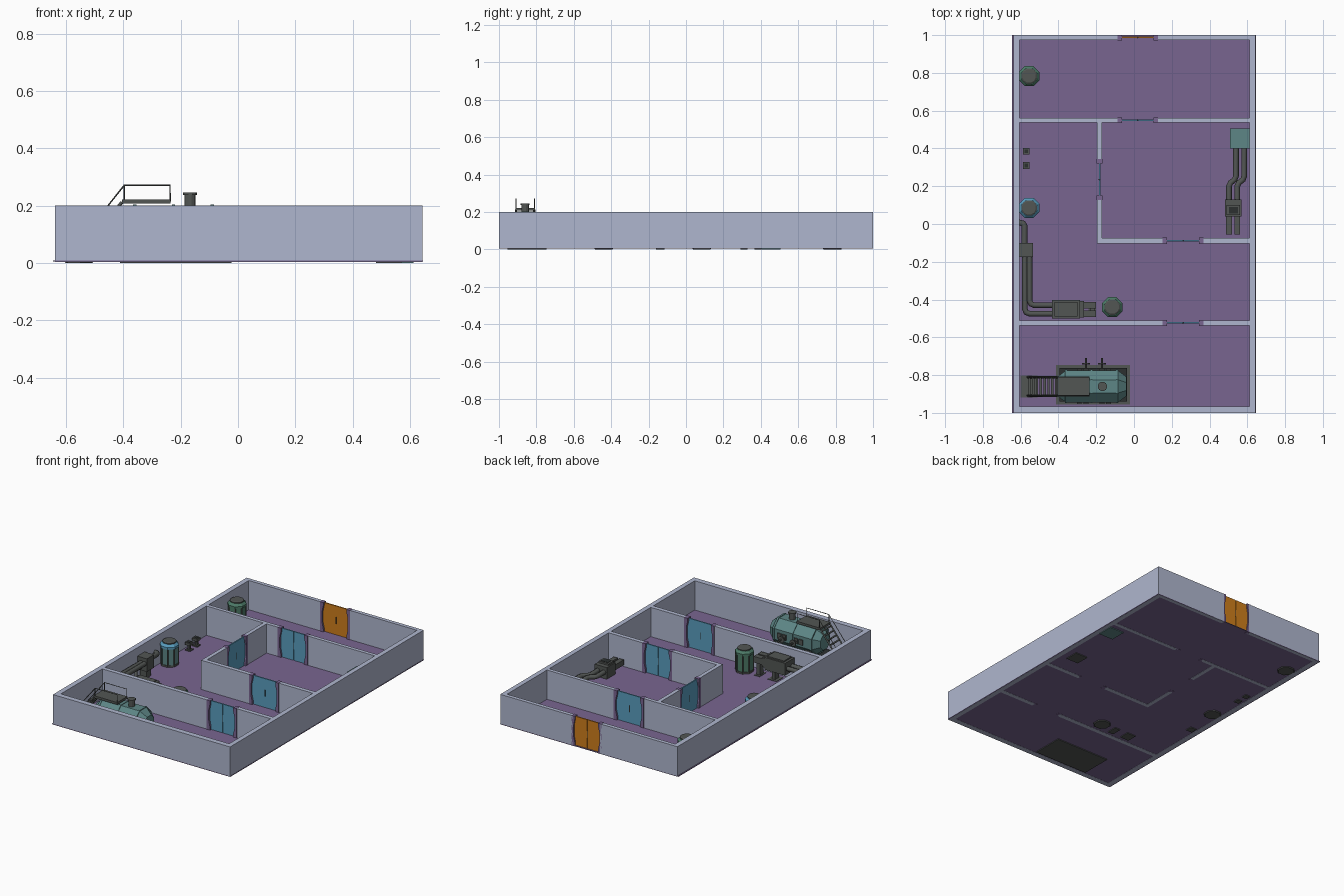
import bpy, bmesh, math
from mathutils import Matrix, Vector

if "Cube" in bpy.data.objects:
    bpy.data.objects.remove(bpy.data.objects["Cube"])


def material(name, r, g, b):
    m = bpy.data.materials.new(name)
    m.diffuse_color = (r, g, b, 1)
    m.use_nodes = True
    m.node_tree.nodes["Principled BSDF"].inputs["Base Color"].default_value = m.diffuse_color
    return m


WALL = material("pale_blue_grey", 0.43, 0.47, 0.62)
FLOOR = material("muted_purple", 0.19, 0.13, 0.28)
BLUE = material("door_blue", 0.10, 0.34, 0.52)
ORANGE = material("door_orange", 0.62, 0.21, 0.012)
DARK = material("dark_metal", 0.085, 0.093, 0.088)
TEAL = material("teal_metal", 0.11, 0.24, 0.24)
GREEN = material("tank_green", 0.075, 0.20, 0.14)
BLACK = material("near_black", 0.025, 0.03, 0.03)


def finish(name, bm, mat):
    bmesh.ops.recalc_face_normals(bm, faces=bm.faces)
    me = bpy.data.meshes.new(name)
    bm.to_mesh(me)
    bm.free()
    me.materials.append(mat)
    ob = bpy.data.objects.new(name, me)
    bpy.context.collection.objects.link(ob)
    return ob


def box(name, x0, x1, y0, y1, z0, z1, mat):
    bm = bmesh.new()
    bmesh.ops.create_cube(bm, size=1)
    for v in bm.verts:
        v.co = Vector(((x0 + x1) / 2 + v.co.x * (x1 - x0),
                       (y0 + y1) / 2 + v.co.y * (y1 - y0),
                       (z0 + z1) / 2 + v.co.z * (z1 - z0)))
    return finish(name, bm, mat)


def lathe(name, profile, sides, origin, mat, axis='Z'):
    """Stack of rings (radius, height), flat sided, capped at both ends."""
    bm = bmesh.new()
    rot = Matrix.Rotation(math.pi / 2, 3, 'Y') if axis == 'X' else Matrix()
    if axis == 'Y':
        rot = Matrix.Rotation(-math.pi / 2, 3, 'X')
    rot = rot.to_3x3()
    rings = []
    for r, h in profile:
        ring = []
        for i in range(sides):
            a = 2 * math.pi * (i + 0.5) / sides
            p = rot @ Vector((r * math.cos(a), r * math.sin(a), h))
            ring.append(bm.verts.new(p + Vector(origin)))
        rings.append(ring)
    for a, b in zip(rings, rings[1:]):
        for i in range(sides):
            j = (i + 1) % sides
            bm.faces.new((a[i], a[j], b[j], b[i]))
    bm.faces.new(rings[0])
    bm.faces.new(rings[-1])
    return finish(name, bm, mat)


def pipe(name, points, radius, mat, res=1):
    cu = bpy.data.curves.new(name, 'CURVE')
    cu.dimensions = '3D'
    cu.bevel_depth = radius
    cu.bevel_resolution = res
    cu.use_fill_caps = True
    sp = cu.splines.new('POLY')
    sp.points.add(len(points) - 1)
    for p, c in zip(sp.points, points):
        p.co = (*c, 1)
    tmp = bpy.data.objects.new(name + "_path", cu)
    bpy.context.collection.objects.link(tmp)
    dg = bpy.context.evaluated_depsgraph_get()
    me = bpy.data.meshes.new_from_object(tmp.evaluated_get(dg))
    bpy.data.objects.remove(tmp)
    me.materials.clear()
    me.materials.append(mat)
    ob = bpy.data.objects.new(name, me)
    bpy.context.collection.objects.link(ob)


# Floor slab and outer walls
H, B = 0.2, 0.004
box("floor", -0.645, 0.645, -1, 1, 0.005, 0.009, FLOOR)
box("left_wall", -0.638, -0.605, -1, 1, B, H, WALL)
box("right_wall", 0.612, 0.643, -1, 1, B, H, WALL)
box("front_wall", -0.605, 0.612, -1, -0.965, B, H, WALL)

# Walls with door gaps: name, axis, across range, along range, gap centre, door colour
walls = [("back_wall", 'x', 0.975, 1.0, -0.605, 0.612, 0.02, ORANGE),
         ("rear_partition", 'x', 0.538, 0.562, -0.605, 0.612, 0.02, BLUE),
         ("side_partition", 'y', -0.195, -0.170, -0.075, 0.538, 0.235, BLUE),
         ("middle_partition", 'x', -0.102, -0.075, -0.195, 0.612, 0.26, BLUE),
         ("front_partition", 'x', -0.538, -0.510, -0.605, 0.612, 0.26, BLUE)]


def wall_box(name, axis, c0, c1, a0, a1, z0, z1, mat):
    if axis == 'x':
        return box(name, a0, a1, c0, c1, z0, z1, mat)
    return box(name, c0, c1, a0, a1, z0, z1, mat)


for name, axis, c0, c1, a0, a1, g, col in walls:
    wall_box(name + "_a", axis, c0, c1, a0, g - 0.1, B, H, WALL)
    wall_box(name + "_b", axis, c0, c1, g + 0.1, a1, B, H, WALL)
    mid = (c0 + c1) / 2
    # two sliding leaves, dark seam and latch
    for s in (-1, 1):
        lo, hi = sorted((g + s * 0.001, g + s * 0.098))
        wall_box(name + "_door_leaf", axis, mid - 0.004, mid + 0.004, lo, hi, 0.008, 0.197, col)
        # purple jamb, narrower at mid height
        bm = bmesh.new()
        prof = [(0.108, B), (0.084, B), (0.084, 0.03), (0.093, 0.07), (0.093, 0.14),
                (0.084, 0.18), (0.084, 0.201), (0.108, 0.201)]
        vs = []
        for a, z in prof:
            co = (g + s * a, c0 - 0.003, z) if axis == 'x' else (c0 - 0.003, g + s * a, z)
            vs.append(bm.verts.new(co))
        f = bm.faces.new(vs)
        ext = bmesh.ops.extrude_face_region(bm, geom=[f])
        d = min(c1 + 0.003, 1.0) - c0 + 0.003
        bmesh.ops.translate(bm, verts=[e for e in ext['geom'] if isinstance(e, bmesh.types.BMVert)],
                            vec=(0, d, 0) if axis == 'x' else (d, 0, 0))
        finish(name + "_jamb", bm, FLOOR)
    wall_box(name + "_latch", axis, mid - 0.005, mid + 0.005, g - 0.002, g + 0.002, 0.08, 0.125, BLACK)

# Upright octagonal tanks
for i, (x, y, body, rim) in enumerate([(-0.555, 0.783, GREEN, GREEN),
                                       (-0.555, 0.085, TEAL, BLUE),
                                       (-0.115, -0.44, GREEN, GREEN)]):
    n = "upright_tank_%d" % (i + 1)
    lathe(n + "_foot", [(0.05, 0), (0.056, 0.006), (0.056, 0.02)], 8, (x, y, 0), DARK)
    lathe(n + "_body", [(0.052, 0.02), (0.052, 0.128)], 8, (x, y, 0), body)
    lathe(n + "_rim", [(0.058, 0.126), (0.058, 0.14), (0.044, 0.155)], 8, (x, y, 0), rim)
    lathe(n + "_cap", [(0.042, 0.15), (0.042, 0.161), (0.036, 0.165)], 12, (x, y, 0), DARK)
    for k in range(8):
        a = 2 * math.pi * (k + 0.5) / 8
        px, py = x + 0.052 * math.cos(a), y + 0.052 * math.sin(a)
        box(n + "_strap", px - 0.003, px + 0.003, py - 0.003, py + 0.003, 0.015, 0.14, DARK)

# Small floor bollards
for y in (0.385, 0.31):
    box("bollard_base", -0.588, -0.552, y - 0.018, y + 0.018, 0, 0.016, DARK)
    lathe("bollard_stem", [(0.011, 0.016), (0.011, 0.045)], 8, (-0.57, y, 0), DARK)
    box("bollard_head", -0.588, -0.552, y - 0.018, y + 0.018, 0.045, 0.062, DARK)
    box("bollard_top", -0.58, -0.56, y - 0.01, y + 0.01, 0.062, 0.064, BLACK)

# Large horizontal tank on a skid
cy, cz = -0.86, 0.115
box("skid", -0.412, -0.022, -0.955, -0.747, 0, 0.014, DARK)
box("skid_tray", -0.395, -0.038, -0.94, -0.762, 0.014, 0.022, BLACK)
lathe("big_tank", [(0.055, -0.405), (0.092, -0.36), (0.092, -0.085), (0.055, -0.04)],
      8, (0, cy, cz), TEAL, 'X')
for x in (-0.36, -0.225, -0.09):
    lathe("tank_band", [(0.096, x - 0.006), (0.096, x + 0.006)], 8, (0, cy, cz), TEAL, 'X')
for x in (-0.33, -0.11):
    box("tank_saddle", x - 0.025, x + 0.025, -0.935, -0.785, 0.02, 0.06, DARK)
for x in (-0.29, -0.255, -0.17, -0.135):
    box("tank_hatch", x - 0.013, x + 0.013, -0.952, -0.768, 0.095, 0.13, DARK)
for x in (-0.255, -0.17):
    lathe("valve_stem", [(0.006, -0.78), (0.006, -0.71)], 8, (x, 0, 0.11), DARK, 'Y')
    lathe("valve_wheel", [(0.022, -0.743), (0.022, -0.737)], 10, (x, 0, 0.11), DARK, 'Y')
lathe("tank_stack", [(0.02, 0.19), (0.02, 0.238), (0.025, 0.238), (0.025, 0.246)],
      12, (-0.167, cy, 0), DARK)

# Platform, handrails and stairs
box("platform", -0.405, -0.235, -0.912, -0.808, 0.207, 0.222, DARK)
box("stair_pad", -0.6, -0.51, -0.918, -0.802, 0.008, 0.014, DARK)
for y in (-0.909, -0.811):
    pipe("handrail", [(-0.237, y, 0.215), (-0.237, y, 0.271), (-0.397, y, 0.271), (-0.565, y, 0.06),
                      (-0.565, y, 0.012)], 0.0028, DARK, 0)
    pipe("rail_post", [(-0.397, y, 0.215), (-0.397, y, 0.271)], 0.0028, DARK, 0)
    pipe("stair_stringer", [(-0.405, y, 0.212), (-0.565, y, 0.012)], 0.006, DARK, 0)
for i in range(8):
    t = (i + 0.6) / 8
    x, z = -0.565 + 0.16 * t, 0.012 + 0.2 * t
    box("stair_tread", x - 0.006, x + 0.006, -0.909, -0.811, z - 0.002, z + 0.002, DARK)

# Pump by the left wall with twin pipes to a wall box
box("pump_body", -0.435, -0.285, -0.5, -0.402, 0.075, 0.155, DARK)
box("pump_lid", -0.42, -0.3, -0.49, -0.412, 0.155, 0.163, DARK)
box("pump_collar", -0.285, -0.265, -0.495, -0.407, 0.085, 0.145, DARK)
for x, w in ((-0.33, 0.032), (-0.22, 0.02)):
    box("pump_foot", x - w, x + w, -0.485, -0.417, 0, 0.012, DARK)
    box("pump_leg", x - 0.012, x + 0.012, -0.47, -0.432, 0.01, 0.1, DARK)
for y, x in ((-0.475, -0.578), (-0.43, -0.553)):
    box("pump_outlet", -0.27, -0.2, y - 0.018, y + 0.018, 0.095, 0.135, DARK)
    c = 0.025
    pipe("pump_pipe", [(-0.43, y, 0.11), (x + c, y, 0.11), (x + 0.007, y + 0.007, 0.11),
                       (x, y + c, 0.11), (x, -0.15, 0.11)], 0.015, DARK, 2)
box("wall_box", -0.605, -0.536, -0.175, -0.1, 0.06, 0.145, DARK)
box("wall_box_stand", -0.595, -0.55, -0.16, -0.115, 0, 0.06, DARK)
pipe("wall_pipe", [(-0.58, -0.11, 0.1), (-0.58, -0.01, 0.1), (-0.587, 0.003, 0.1), (-0.61, 0.008, 0.1)],
     0.016, DARK, 2)
pipe("drain_pipe", [(-0.578, -0.17, 0.08), (-0.578, -0.23, 0.08), (-0.578, -0.23, 0.01)], 0.01, DARK, 2)

# Pump by the right wall with twin bent pipes to a cabinet
box("right_pump", 0.482, 0.57, 0.04, 0.13, 0, 0.085, DARK)
box("right_pump_lid", 0.49, 0.562, 0.048, 0.1, 0.085, 0.096, DARK)
box("right_pump_vent", 0.502, 0.55, 0.056, 0.09, 0.096, 0.098, BLACK)
for x in (0.503, 0.547):
    box("right_pump_outlet", x - 0.015, x + 0.015, -0.055, 0.04, 0.03, 0.065, DARK)
    pipe("right_pump_pipe", [(x, 0.12, 0.05), (x, 0.2, 0.05), (x + 0.008, 0.218, 0.05),
                             (x + 0.03, 0.235, 0.05), (x + 0.037, 0.255, 0.05),
                             (x + 0.037, 0.41, 0.05)], 0.015, DARK, 2)
box("cabinet", 0.508, 0.612, 0.4, 0.505, 0, 0.12, TEAL)
